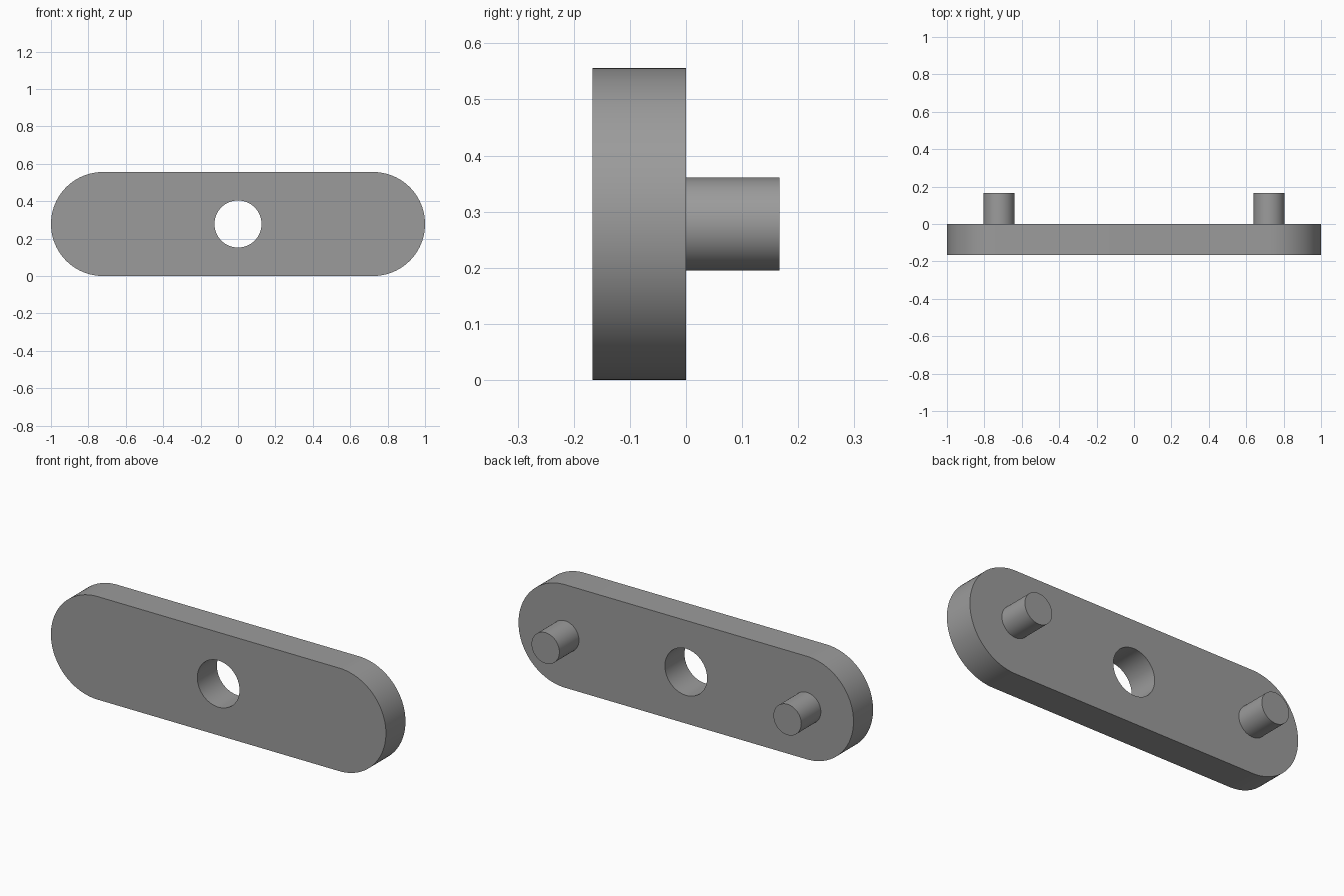
import bpy, bmesh
from math import sin, cos, pi, radians

cube = bpy.data.objects.get("Cube")
if cube:
    bpy.data.objects.remove(cube, do_unlink=True)

END_R = 0.278          # rounded end radius, half the plate height
PIN_X = 1 - END_R      # centres of the rounded ends and of the pins
THICK = 0.167
HOLE_R = 0.126
PIN_R = 0.083

steel = bpy.data.materials.new("grey_steel")
steel.use_nodes = True
grey = (0.33, 0.33, 0.33, 1)
steel.diffuse_color = grey
steel.node_tree.nodes["Principled BSDF"].inputs["Base Color"].default_value = grey


def arc(cx, r, start, sweep, steps):
    """Points of an arc in the XZ plane."""
    return [(cx + r * cos(start + sweep * i / steps),
             END_R + r * sin(start + sweep * i / steps)) for i in range(steps + 1)]


def extruded(name, loops, y0, y1):
    """Fill closed outlines (later ones are holes) and extrude along y."""
    bm = bmesh.new()
    edges = []
    for loop in loops:
        verts = [bm.verts.new((x, y0, z)) for x, z in loop]
        edges += [bm.edges.new((a, b)) for a, b in zip(verts, verts[1:] + verts[:1])]
    bmesh.ops.triangle_fill(bm, edges=edges, use_beauty=True)
    ext = bmesh.ops.extrude_face_region(bm, geom=bm.faces[:], use_keep_orig=True)
    moved = [v for v in ext["geom"] if isinstance(v, bmesh.types.BMVert)]
    bmesh.ops.translate(bm, verts=moved, vec=(0, y1 - y0, 0))
    bmesh.ops.recalc_face_normals(bm, faces=bm.faces[:])
    mesh = bpy.data.meshes.new(name)
    bm.to_mesh(mesh)
    bm.free()
    mesh.materials.append(steel)
    obj = bpy.data.objects.new(name, mesh)
    bpy.context.collection.objects.link(obj)
    bpy.ops.object.select_all(action="DESELECT")
    obj.select_set(True)
    bpy.context.view_layer.objects.active = obj
    bpy.ops.object.shade_smooth_by_angle(angle=radians(30))
    return obj


# Rounded plate with the central hole
outline = arc(PIN_X, END_R, -pi / 2, pi, 48) + arc(-PIN_X, END_R, pi / 2, pi, 48)
hole = arc(0, HOLE_R, 0, 2 * pi, 64)[:-1]
extruded("plate", [outline, hole], -THICK, 0)

# Two round pins on the back
for name, x in (("left_pin", PIN_X), ("right_pin", -PIN_X)):
    extruded(name, [arc(x, PIN_R, 0, 2 * pi, 64)[:-1]], 0, THICK)
